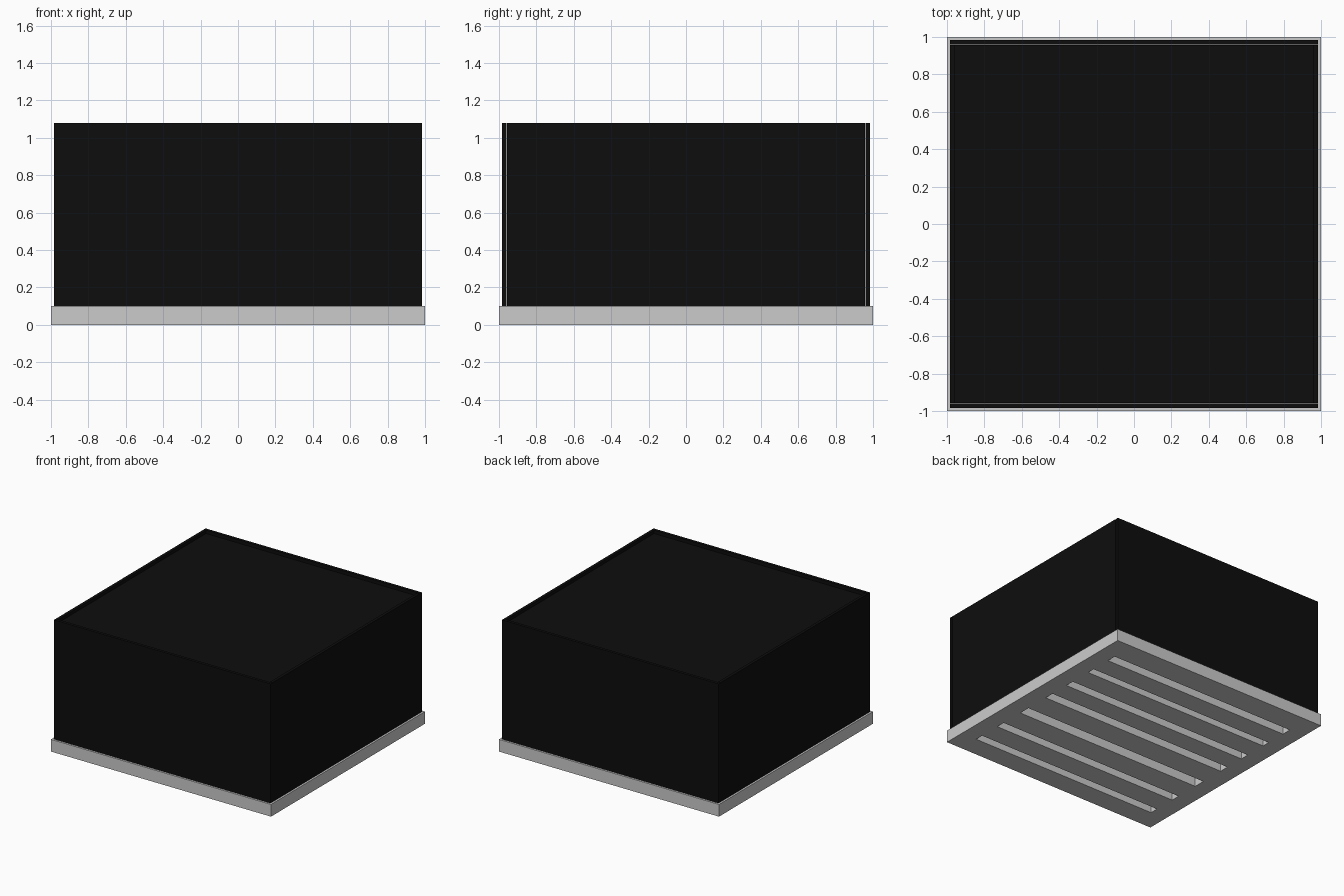
import bpy, bmesh
from mathutils import Matrix, Vector

if "Cube" in bpy.data.objects:
    bpy.data.objects.remove(bpy.data.objects["Cube"])

black = bpy.data.materials.new("black_panel")
black.diffuse_color = (0.004, 0.004, 0.004, 1)
black.use_nodes = True
black.node_tree.nodes["Principled BSDF"].inputs["Base Color"].default_value = black.diffuse_color


def boxes(name, spans, mat=None):
    """One object made of boxes given as (x0, x1, y0, y1, z0, z1)."""
    bm = bmesh.new()
    for x0, x1, y0, y1, z0, z1 in spans:
        centre = Vector((x0 + x1, y0 + y1, z0 + z1)) / 2
        size = Matrix.Diagonal((x1 - x0, y1 - y0, z1 - z0, 1))
        bmesh.ops.create_cube(bm, size=1, matrix=Matrix.Translation(centre) @ size)
    me = bpy.data.meshes.new(name)
    bm.to_mesh(me)
    bm.free()
    ob = bpy.data.objects.new(name, me)
    bpy.context.collection.objects.link(ob)
    if mat:
        me.materials.append(mat)
    return ob


# Base plate with seven long vent slots
base = boxes("base_plate", [(-1, 1, -1, 1, 0, 0.1)])
slots = [(0.76, 0.08), (0.52, 0.065), (0.27, 0.075), (0.03, 0.08),
         (-0.26, 0.095), (-0.54, 0.075), (-0.79, 0.07)]
cutter = boxes("slot_cutter", [(-0.86, 0.86, y - w / 2, y + w / 2, -0.1, 0.2)
                               for y, w in slots])
cutter.hide_render = True
cutter.hide_set(True)
cut = base.modifiers.new("slots", 'BOOLEAN')
cut.operation = 'DIFFERENCE'
cut.solver = 'EXACT'
cut.object = cutter

# Cover panels: outer face, inner face, thin gap beside front and back
OUT, INN, GAP, TOP = 0.984, 0.96, 0.956, 1.08
boxes("front_panel", [(-OUT, OUT, -OUT, -INN, 0.1, TOP)], black)
boxes("back_panel", [(-OUT, OUT, INN, OUT, 0.1, TOP)], black)
boxes("left_panel", [(-OUT, -INN, -GAP, GAP, 0.1, TOP)], black)
boxes("right_panel", [(INN, OUT, -GAP, GAP, 0.1, TOP)], black)

# Top panel, slightly sunk below the rim
boxes("top_panel", [(-INN, INN, -GAP, GAP, 1.03, 1.055)], black)
